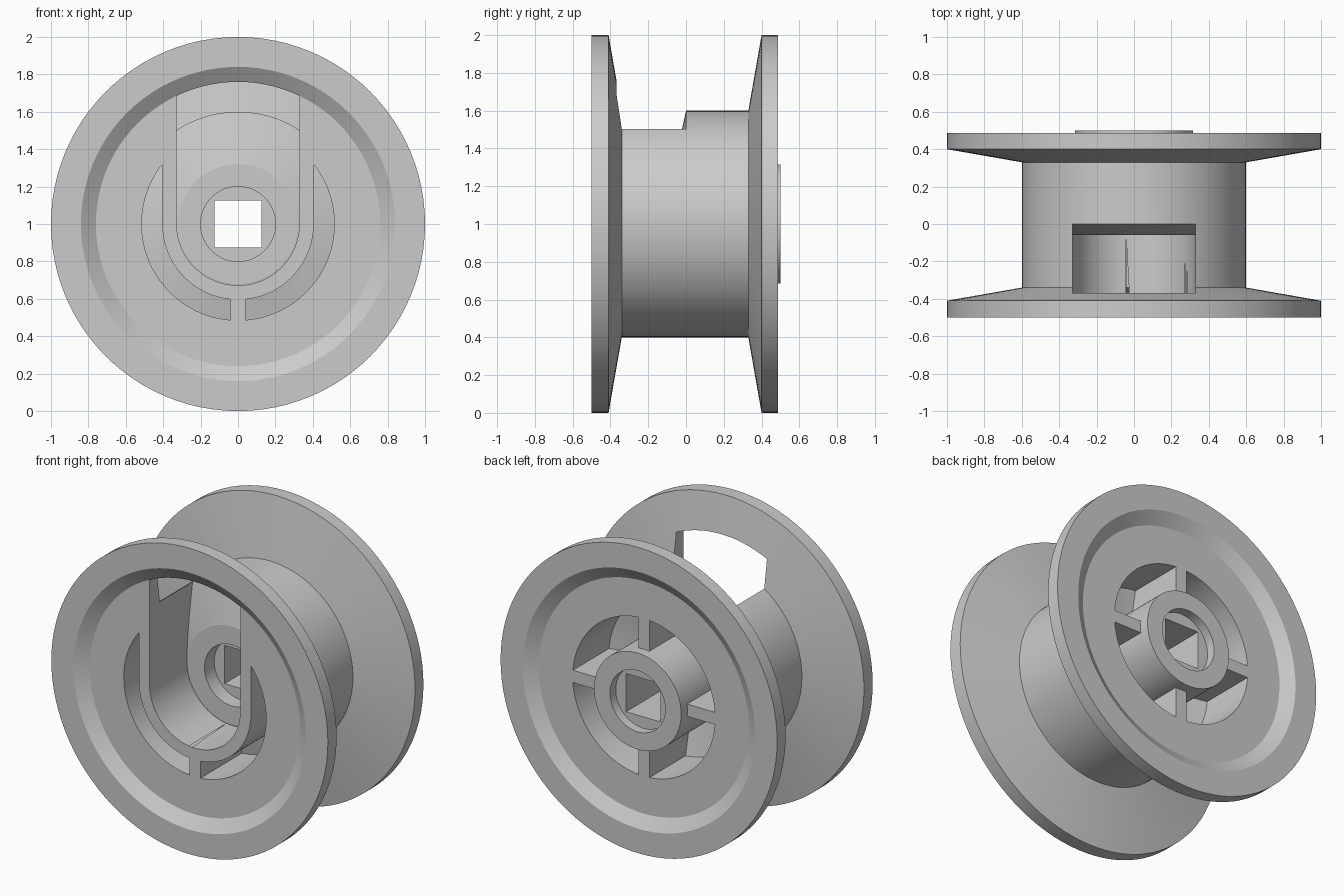
import bpy, bmesh, math

if "Cube" in bpy.data.objects:
    bpy.data.objects.remove(bpy.data.objects["Cube"])

SEG = 96
AXLE_Z = 1.0

grey = bpy.data.materials.new("light grey plastic")
grey.diffuse_color = (0.6, 0.6, 0.6, 1)
grey.use_nodes = True
grey.node_tree.nodes["Principled BSDF"].inputs["Base Color"].default_value = grey.diffuse_color


def finish(bm, name):
    bmesh.ops.recalc_face_normals(bm, faces=bm.faces)
    me = bpy.data.meshes.new(name)
    bm.to_mesh(me)
    bm.free()
    ob = bpy.data.objects.new(name, me)
    bpy.context.collection.objects.link(ob)
    me.materials.append(grey)
    return ob


def lathe(name, profile):
    """Solid turned about the axle; profile is (radius, y), first and last on the axis."""
    bm = bmesh.new()
    rings = []
    for r, y in profile:
        if r == 0:
            rings.append([bm.verts.new((0, y, AXLE_Z))])
        else:
            rings.append([bm.verts.new((r * math.cos(2 * math.pi * i / SEG), y,
                                        AXLE_Z + r * math.sin(2 * math.pi * i / SEG)))
                          for i in range(SEG)])
    for a, b in zip(rings, rings[1:]):
        if len(a) == 1:
            bm.faces.new(b)
        elif len(b) == 1:
            bm.faces.new(a)
        else:
            for i in range(SEG):
                j = (i + 1) % SEG
                bm.faces.new((a[i], a[j], b[j], b[i]))
    loose = [v for v in bm.verts if not v.link_faces]
    bmesh.ops.delete(bm, geom=loose, context='VERTS')
    return finish(bm, name)


def prism(name, outline, y0, y1):
    """Extrude an (x, z) outline, relative to the axle, along y."""
    bm = bmesh.new()
    a = [bm.verts.new((x, y0, AXLE_Z + z)) for x, z in outline]
    b = [bm.verts.new((x, y1, AXLE_Z + z)) for x, z in outline]
    bm.faces.new(a)
    bm.faces.new(b)
    for i in range(len(a)):
        j = (i + 1) % len(a)
        bm.faces.new((a[i], a[j], b[j], b[i]))
    return finish(bm, name)


def u_shape(r, top):
    pts = [(r * math.cos(math.pi + math.pi * i / 48), r * math.sin(math.pi + math.pi * i / 48))
           for i in range(49)]
    return pts + [(r, top), (-r, top)]


def box(name, x0, x1, z0, z1, y0, y1):
    return prism(name, [(x0, z0), (x1, z0), (x1, z1), (x0, z1)], y0, y1)


def combine(target, tool, op):
    m = target.modifiers.new("combine", 'BOOLEAN')
    m.operation = op
    m.solver = 'EXACT'
    m.object = tool
    bpy.context.view_layer.objects.active = target
    bpy.ops.object.modifier_apply(modifier=m.name)
    bpy.data.objects.remove(tool, do_unlink=True)


def web(r):
    """Front surface of the dished web inside the drum."""
    return -0.06 + 0.06 * (r - 0.32) / 0.28


# Drum with two dished flanges
wheel = lathe("spool_wheel", [
    (0, -.445), (.76, -.445), (.84, -.5), (1, -.5), (1, -.41), (.6, -.34),
    (.6, .33), (1, .40), (1, .487), (.84, .487), (.76, .435), (0, .435)])

# Crescent pockets around the U-shaped wall in the front
pocket = lathe("front_pocket", [(0, -.6), (.515, -.6), (.515, web(.515)), (.32, -.06), (0, -.06)])
combine(pocket, prism("u_wall", u_shape(.405, .8), -.8, .3), 'DIFFERENCE')
combine(pocket, box("front_rib", -.04, .04, -.8, 0, -.8, .3), 'DIFFERENCE')
combine(wheel, pocket, 'DIFFERENCE')

# U-shaped slot, open through the drum and the front flange
slot = lathe("slot", [(0, -.6), (.76, -.6), (.76, web(.76)), (.32, -.06), (0, -.06)])
combine(slot, prism("slot_outline", u_shape(.328, .9), -.8, .3), 'INTERSECT')
combine(wheel, slot, 'DIFFERENCE')

# Back pocket with four spokes left standing
back = lathe("back_pocket", [(0, .02), (.32, .02), (.515, web(.515) + .08), (.515, .7), (0, .7)])
combine(back, box("spoke_upright", -.04, .04, -.7, .7, -.2, .9), 'DIFFERENCE')
combine(back, box("spoke_level", -.7, .7, -.04, .04, -.2, .9), 'DIFFERENCE')
combine(wheel, back, 'DIFFERENCE')

# Hub
combine(wheel, lathe("hub", [(0, -.03), (.315, -.03), (.315, .5), (0, .5)]), 'UNION')

# Round recesses at both ends and the square axle hole
combine(wheel, lathe("front_bore", [(0, -.2), (.2, -.2), (.2, .04), (0, .04)]), 'DIFFERENCE')
combine(wheel, lathe("back_bore", [(0, .44), (.2, .44), (.2, .7), (0, .7)]), 'DIFFERENCE')
combine(wheel, box("axle_hole", -.125, .125, -.125, .125, -.3, .8), 'DIFFERENCE')

# Shading
bpy.ops.object.select_all(action='DESELECT')
wheel.select_set(True)
bpy.context.view_layer.objects.active = wheel
bpy.ops.object.shade_smooth_by_angle(angle=math.radians(9))
